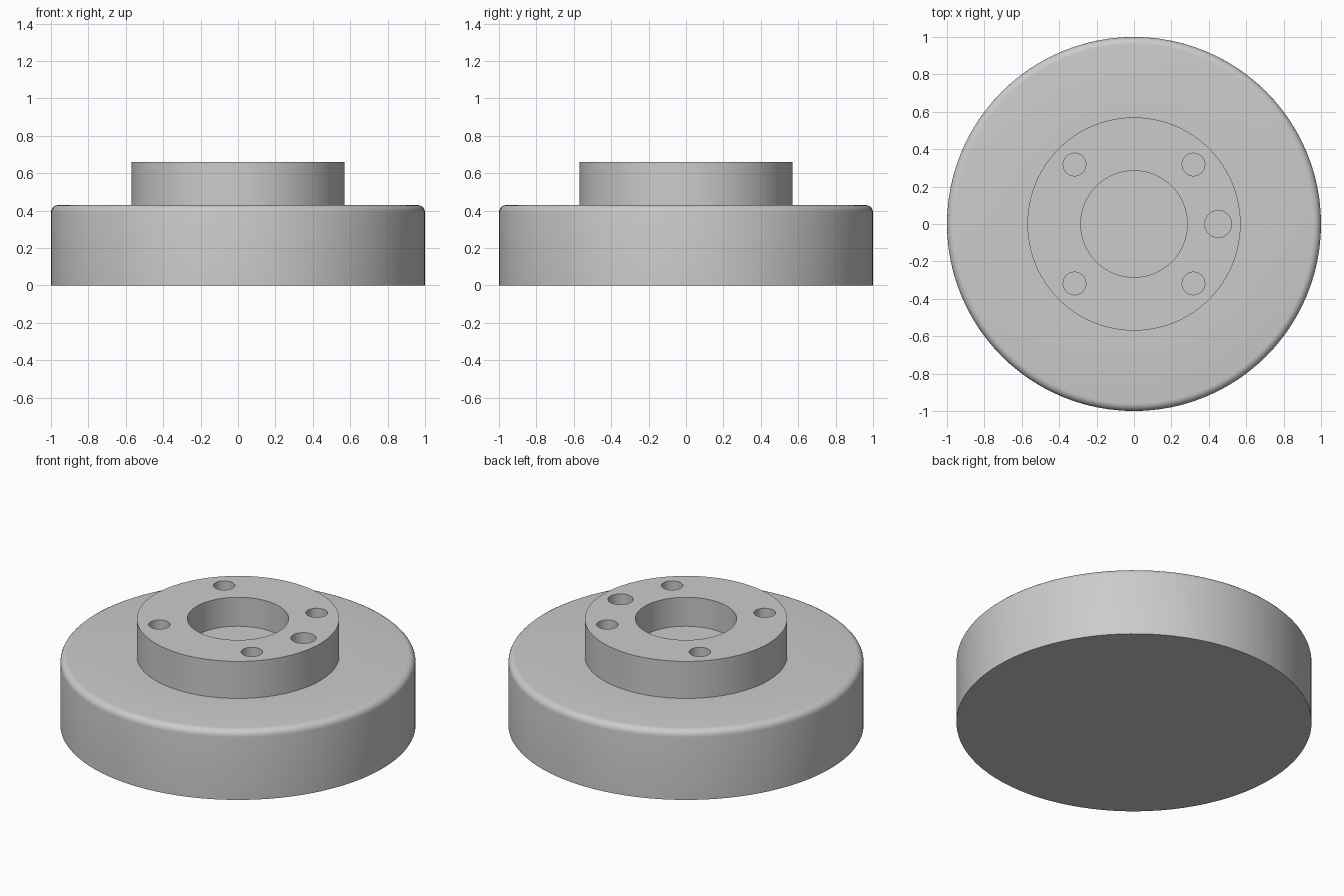
import bpy, bmesh
from math import radians, cos, sin, pi

if "Cube" in bpy.data.objects:
    bpy.data.objects.remove(bpy.data.objects["Cube"], do_unlink=True)

GREY = (0.6, 0.6, 0.6, 1)
metal = bpy.data.materials.new("grey metal")
metal.use_nodes = True
metal.diffuse_color = GREY
metal.node_tree.nodes["Principled BSDF"].inputs["Base Color"].default_value = GREY


def lathe(name, profile, sides):
    """Closed solid from rings of (radius, height), bottom to top."""
    bm = bmesh.new()
    rings = [[bm.verts.new((r * cos(2 * pi * i / sides), r * sin(2 * pi * i / sides), z))
              for i in range(sides)] for r, z in profile]
    for low, high in zip(rings, rings[1:]):
        for i in range(sides):
            j = (i + 1) % sides
            bm.faces.new((low[i], low[j], high[j], high[i]))
    bm.faces.new(rings[0][::-1])
    bm.faces.new(rings[-1])
    mesh = bpy.data.meshes.new(name)
    bm.to_mesh(mesh)
    bm.free()
    mesh.materials.append(metal)
    obj = bpy.data.objects.new(name, mesh)
    bpy.context.collection.objects.link(obj)
    return obj


def drill(target, name, x, y, radius, floor, sides):
    """Cut a blind hole down to the floor height."""
    cutter = lathe(name, [(radius, floor), (radius, TOP + 0.1)], sides)
    cutter.location = (x, y, 0)
    cutter.hide_render = True
    cutter.hide_set(True)
    cut = target.modifiers.new(name, 'BOOLEAN')
    cut.operation = 'DIFFERENCE'
    cut.solver = 'EXACT'
    cut.object = cutter
    return cutter


DECK, TOP, FILLET = 0.43, 0.66, 0.04

# Wide drum with a rounded upper rim, stepping in to the raised hub
rim = [(1 - FILLET + FILLET * cos(radians(a)), DECK - FILLET + FILLET * sin(radians(a)))
       for a in range(0, 91, 18)]
body = lathe("drum_and_hub", [(1, 0)] + rim + [(0.57, DECK), (0.57, TOP)], 96)

# Central bore, four bolt holes and one larger locating hole
cutters = [drill(body, "bore_cutter", 0, 0, 0.285, 0.48, 64)]
for x in (-0.318, 0.318):
    for y in (-0.318, 0.318):
        cutters.append(drill(body, "bolt_hole_cutter", x, y, 0.061, DECK, 24))
cutters.append(drill(body, "locating_hole_cutter", 0.45, 0, 0.072, DECK, 24))

# Bake the cuts and shade the walls smooth
bpy.ops.object.select_all(action='DESELECT')
body.select_set(True)
bpy.context.view_layer.objects.active = body
for mod in list(body.modifiers):
    bpy.ops.object.modifier_apply(modifier=mod.name)
for cutter in cutters:
    bpy.data.objects.remove(cutter, do_unlink=True)
bpy.ops.object.shade_smooth_by_angle(angle=radians(30))
